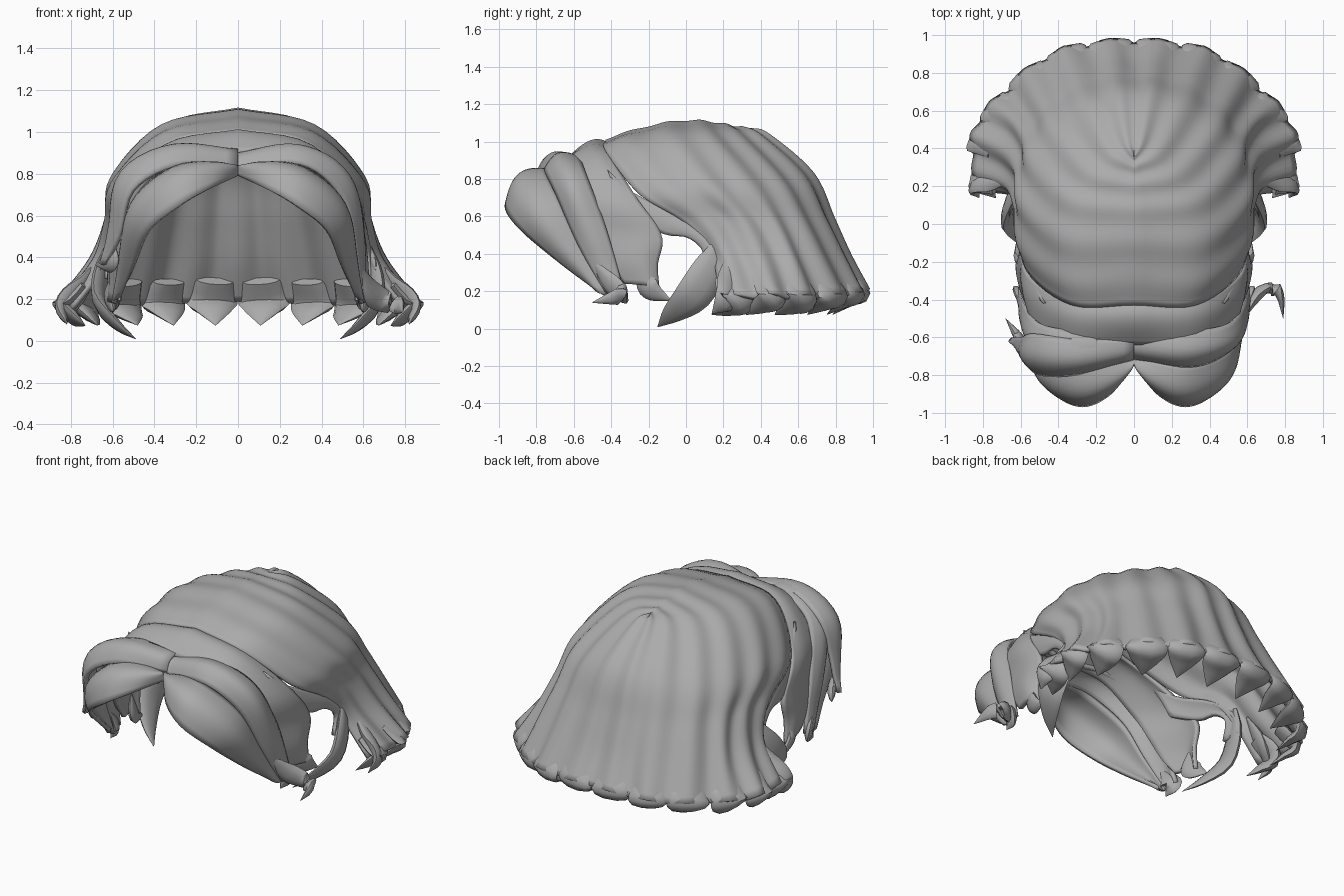
import bpy, bmesh, math
from mathutils import Vector as V

if "Cube" in bpy.data.objects:
    bpy.data.objects.remove(bpy.data.objects["Cube"])

mat = bpy.data.materials.new("hair_grey")
mat.diffuse_color = (0.41, 0.41, 0.41, 1)
mat.use_nodes = True
mat.node_tree.nodes["Principled BSDF"].inputs["Base Color"].default_value = mat.diffuse_color


def spline(pts, t):
    """Catmull-Rom point at t in 0..1"""
    n = len(pts) - 1
    i = min(int(t * n), n - 1)
    f = t * n - i
    b, c = V(pts[i]), V(pts[i + 1])
    a = V(pts[i - 1]) if i else 2 * b - c
    d = V(pts[i + 2]) if i + 2 <= n else 2 * c - b
    return 0.5 * (2 * b + (c - a) * f + (2 * a - 5 * b + 4 * c - d) * f * f
                  + (3 * b - a - 3 * c + d) * f ** 3)


def finish(name, bm, thick=0.0, angle=50):
    me = bpy.data.meshes.new(name)
    bm.to_mesh(me)
    bm.free()
    me.materials.append(mat)
    ob = bpy.data.objects.new(name, me)
    bpy.context.collection.objects.link(ob)
    if thick:
        m = ob.modifiers.new("thickness", 'SOLIDIFY')
        m.thickness, m.offset = thick, -1
    bpy.ops.object.select_all(action='DESELECT')
    ob.select_set(True)
    bpy.context.view_layer.objects.active = ob
    bpy.ops.object.shade_smooth_by_angle(angle=math.radians(angle))
    return ob


def surf(rows, u, v):
    return spline([spline(r, v) for r in rows], u)


def sheet(name, rows, nu, nv, bulge, sides=(1, -1), pin=False, thick=0.025):
    """Loft through guide curves; bulge(u, v) pushes the surface outward"""
    bm = bmesh.new()
    for s in sides:
        grid = []
        for i in range(nu + 1):
            line = []
            for j in range(nv + 1):
                u, v = i / nu, j / nv
                p = surf(rows, u, v)
                e = 0.01
                centre = p.x < 1e-5 and (j == 0 or (pin and i == nu))
                du = surf(rows, min(u + e, 1), v) - surf(rows, max(u - e, 0), v)
                dv = surf(rows, u, min(v + e, 1)) - surf(rows, u, max(v - e, 0))
                n = du.cross(dv)
                n = n.normalized() if n.length > 1e-9 else V((0, 0, 1))
                if n.dot(p - V((0, 0, 0.3))) < 0:
                    n = -n
                p = p + n * bulge(u, v)
                if centre:
                    p.x = 0
                line.append(bm.verts.new((p.x * s, p.y, p.z)))
            grid.append(line)
        for i in range(nu):
            for j in range(nv):
                q = (grid[i][j], grid[i + 1][j], grid[i + 1][j + 1], grid[i][j + 1])
                f = bm.faces.new(q)
                f.normal_update()
                if f.normal.dot(f.calc_center_median() - V((0, 0, 0.3))) < 0:
                    f.normal_flip()
    bmesh.ops.remove_doubles(bm, verts=bm.verts, dist=0.0005)
    return finish(name, bm, thick)


def strand(name, path, widths, flat=0.4, sides=(1, -1), n=12, seg=10):
    """Tapered lock with a flattened oval section"""
    bm = bmesh.new()
    for s in sides:
        rings = []
        for i in range(n + 1):
            t = i / n
            p = spline(path, t)
            tan = (spline(path, min(t + .02, 1)) - spline(path, max(t - .02, 0))).normalized()
            side = tan.cross(p - V((0, 0, 0.45))).normalized()
            out = side.cross(tan)
            w = max(spline([(k, 0, 0) for k in widths], t).x, 0.002)
            ring = []
            for k in range(seg):
                a = 2 * math.pi * k / seg
                q = p + side * w * math.cos(a) + out * w * flat * math.sin(a)
                ring.append(bm.verts.new((q.x * s, q.y, q.z)))
            rings.append(ring)
        for r, r2 in zip(rings, rings[1:]):
            for k in range(seg):
                bm.faces.new((r[k], r[(k + 1) % seg], r2[(k + 1) % seg], r2[k]))
        bm.faces.new(rings[0])
        bm.faces.new(rings[-1])
    bmesh.ops.recalc_face_normals(bm, faces=bm.faces)
    return finish(name, bm)


# main cap: guide curves from the crown line down to the rim, front to back
cap = [
    [(0, -.43, 1.01), (.33, -.43, .95), (.57, -.25, .72), (.61, 0, .56), (.64, .14, .38), (.8, .17, .16)],
    [(0, -.2, 1.08), (.36, -.2, 1.01), (.6, 0, .77), (.62, .2, .58), (.69, .3, .38), (.85, .38, .17)],
    [(0, 0, 1.11), (.35, .03, 1.03), (.57, .22, .78), (.6, .38, .58), (.67, .48, .38), (.81, .55, .17)],
    [(0, .15, 1.1), (.28, .2, 1.03), (.48, .41, .79), (.53, .53, .58), (.59, .62, .38), (.66, .71, .17)],
    [(0, .26, 1.08), (.18, .33, 1.03), (.34, .55, .8), (.39, .67, .58), (.43, .77, .38), (.47, .87, .18)],
    [(0, .33, 1.07), (.08, .42, 1.03), (.16, .65, .82), (.19, .76, .58), (.21, .85, .38), (.25, .94, .19)],
    [(0, .36, 1.06), (0, .45, 1.03), (0, .68, .82), (0, .78, .58), (0, .86, .38), (0, .96, .2)],
]
LOBES = 6
sheet("main_cap", cap, 48, 30,
      lambda u, v: 0.036 * math.sin(math.pi * LOBES * u) ** 2 * (.25 + .75 * v), pin=True)

# curled-in lock tips along the rim
for i in range(LOBES):
    u = (i + .5) / LOBES
    a, b = surf(cap, u, .9), surf(cap, u, 1)
    w = (surf(cap, i / LOBES, 1) - surf(cap, (i + 1) / LOBES, 1)).length * .5
    inward = V((-b.x, -.15 - b.y, 0)).normalized()
    if i < 3:
        inward = (inward + V((0, -.8, 0))).normalized()
    tip = b + inward * .17
    tip.z = .075
    path = [a + inward * .03, b + inward * .01 - V((0, 0, .005)),
            b + inward * .08 - V((0, 0, .05)), tip]
    strand("rim_tip_%d" % (i + 1), path, [w * .7, w, w * .7, .003], .32)

# band across the forehead that runs down in front of the ear gap
sheet("temple_band", [
    [(0, -.4, .99), (.33, -.41, .94), (.56, -.27, .71), (.6, -.13, .5), (.6, -.15, .34), (.6, -.14, .2)],
    [(0, -.5, .985), (.33, -.5, .92), (.54, -.4, .7), (.58, -.27, .5), (.6, -.25, .36), (.6, -.2, .23)],
    [(0, -.64, .91), (.3, -.64, .89), (.5, -.6, .72), (.55, -.5, .52), (.58, -.42, .36), (.59, -.33, .24)],
], 12, 24, lambda u, v: .025 * math.sin(math.pi * u))
strand("temple_tip", [(.6, -.22, .34), (.6, -.2, .22), (.62, -.08, .15)], [.01, .065, .003])

# side panel arching over the ear gap
sheet("side_panel", [
    [(.48, -.42, .85), (.55, -.27, .72), (.6, -.02, .6), (.62, .12, .49), (.635, .19, .4), (.64, .2, .3)],
    [(.55, -.32, .6), (.58, -.2, .54), (.6, -.1, .5), (.61, .01, .485), (.625, .09, .41), (.635, .06, .3)],
], 6, 16, lambda u, v: .012 * math.sin(math.pi * u))

# locks curving behind the ear gap
strand("ear_lock", [(.62, .17, .47), (.65, .13, .33), (.66, .04, .18), (.58, -.07, .08), (.49, -.15, .01)],
       [.02, .09, .1, .06, .003], .32)
strand("ear_outer_lock", [(.66, .23, .4), (.75, .24, .26), (.84, .21, .15), (.82, .14, .08)],
       [.01, .08, .07, .003], .4)
strand("ear_spike", [(.63, .14, .42), (.65, .09, .37), (.66, .04, .34)], [.01, .03, .002])

# swept fringe: rear and front lock on each side of the parting
swell = lambda u, v: .06 * math.sin(math.pi * u) * (.35 + .65 * math.sin(math.pi * min(1, v + .12)))
rear_top = [(0, -.59, .9), (.26, -.57, .92), (.49, -.53, .82), (.58, -.43, .55), (.61, -.33, .2)]
rear_low = [(0, -.72, .82), (.3, -.76, .85), (.49, -.69, .7), (.56, -.58, .45), (.6, -.43, .18)]
sheet("fringe_rear_lock", [rear_top, rear_low], 10, 24, swell)
front_top = [(0, -.7, .81), (.13, -.72, .85), (.3, -.74, .84), (.49, -.67, .69), (.56, -.56, .44), (.6, -.41, .18)]
front_low = [(0, -.75, .79), (.13, -.91, .73), (.28, -.97, .65), (.43, -.89, .53), (.5, -.69, .36), (.56, -.49, .21)]
sheet("fringe_front_lock", [front_top, front_low], 10, 28, lambda u, v: 1.25 * swell(u, v))

# fuller overlapping lock on the left side only
sheet("fringe_left_overlap", [
    [(0, -.61, .92), (.3, -.61, .93), (.53, -.58, .82), (.6, -.6, .6), (.65, -.6, .37)],
    [(0, -.72, .83), (.3, -.8, .84), (.51, -.8, .72), (.57, -.72, .5), (.64, -.63, .36)],
], 10, 20, swell, sides=(-1,))

# flicked ends
strand("right_flick", [(.58, -.5, .36), (.63, -.4, .24), (.7, -.34, .19), (.77, -.37, .17), (.79, -.5, .14)],
       [.01, .06, .055, .045, .002], .5, sides=(1,))
strand("left_flick", [(.6, -.63, .47), (.61, -.6, .38), (.68, -.5, .36)], [.01, .05, .002], .5, sides=(-1,))
strand("fringe_tip", [(.59, -.45, .32), (.6, -.38, .2), (.6, -.43, .14)], [.01, .065, .002], .4)
